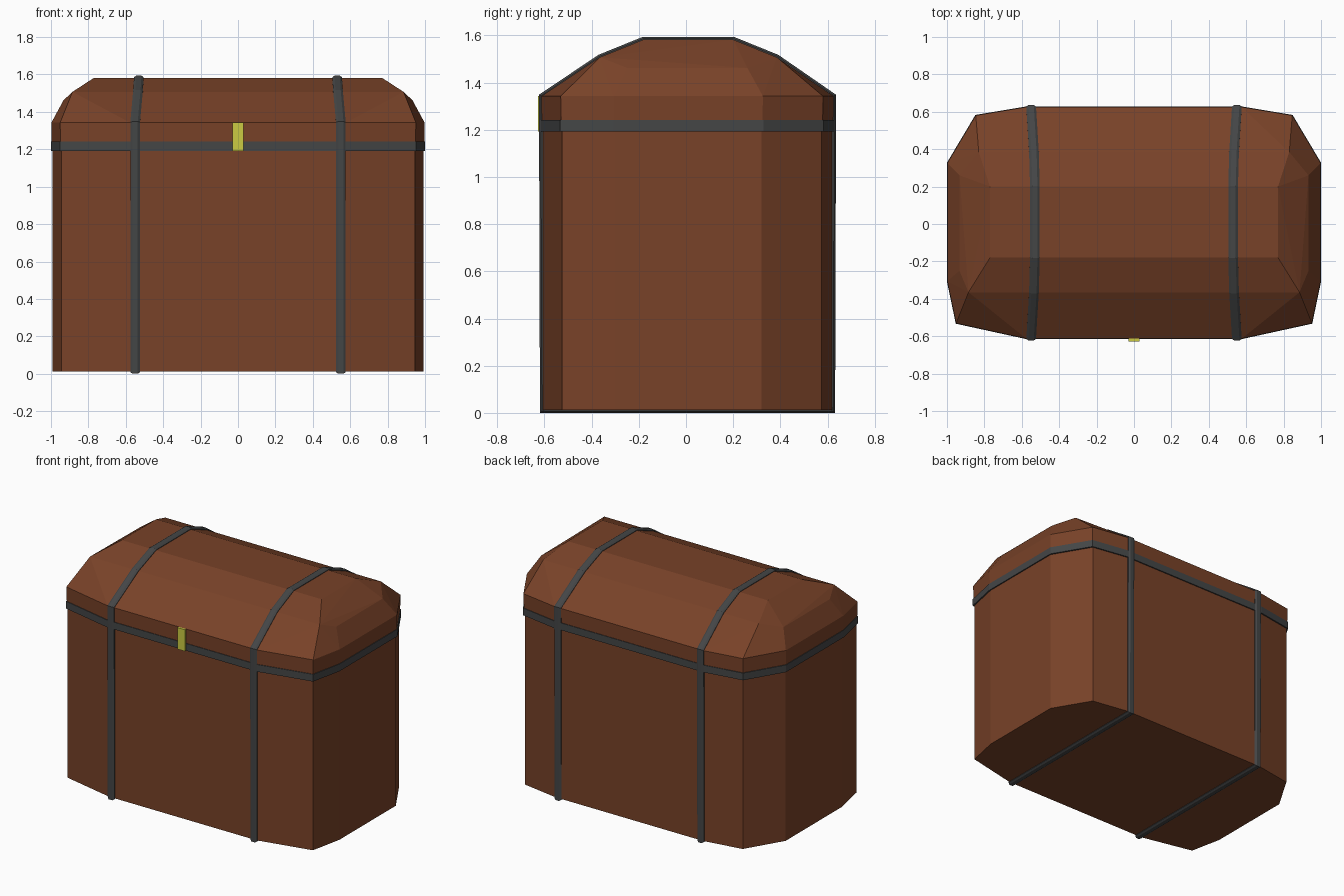
import bpy, bmesh
from mathutils import Vector

if "Cube" in bpy.data.objects:
    bpy.data.objects.remove(bpy.data.objects["Cube"])


def material(name, rgb):
    m = bpy.data.materials.new(name)
    m.diffuse_color = (*rgb, 1)
    m.use_nodes = True
    m.node_tree.nodes["Principled BSDF"].inputs["Base Color"].default_value = m.diffuse_color
    return m


WOOD = material("brown wood", (0.188, 0.054, 0.021))
IRON = material("dark iron", (0.058, 0.061, 0.062))
BRASS = material("yellow brass", (0.60, 0.60, 0.055))

# Half outline of the chest seen from above, front to back
HALF = [(0.57, -0.607), (0.945, -0.525), (0.992, -0.30),
        (0.992, 0.32), (0.84, 0.575), (0.57, 0.62)]
OUTLINE = HALF + [(-x, y) for x, y in reversed(HALF)]


def finish(name, bm, mat):
    bmesh.ops.recalc_face_normals(bm, faces=bm.faces[:])
    me = bpy.data.meshes.new(name)
    bm.to_mesh(me)
    bm.free()
    me.materials.append(mat)
    ob = bpy.data.objects.new(name, me)
    bpy.context.collection.objects.link(ob)
    return ob


def ring(bm, z, grow=0.0):
    return [bm.verts.new((x + (grow if x > 0 else -grow),
                          y + (grow if y > 0 else -grow), z)) for x, y in OUTLINE]


def bridge(bm, a, b):
    n = len(a)
    for i in range(n):
        j = (i + 1) % n
        bm.faces.new((a[i], a[j], b[j], b[i]))


# Chest body: straight-sided prism
bm = bmesh.new()
low, high = ring(bm, 0.02), ring(bm, 1.25)
bridge(bm, low, high)
bm.faces.new(low)
bm.faces.new(high)
finish("chest_body", bm, WOOD)

# Lid: convex faceted dome with a slight overhang
bm = bmesh.new()
ring(bm, 1.245, 0.004)
ring(bm, 1.35, 0.006)
for s in (-1, 1):
    for x, y, z in [(0.885, -0.365, 1.515), (0.933, -0.25, 1.47), (0.933, 0.26, 1.47),
                    (0.83, 0.385, 1.515), (0.77, -0.18, 1.59), (0.77, 0.20, 1.59)]:
        bm.verts.new((s * x, y, z))
hull = bmesh.ops.convex_hull(bm, input=bm.verts[:])
bmesh.ops.dissolve_limit(bm, angle_limit=0.02, verts=bm.verts[:], edges=bm.edges[:])
finish("chest_lid", bm, WOOD)

# Iron band under the lid
bm = bmesh.new()
loops = [ring(bm, z, g) for z, g in
         ((1.20, -0.01), (1.20, 0.008), (1.25, 0.008), (1.25, -0.01))]
for i in range(4):
    bridge(bm, loops[i], loops[(i + 1) % 4])
finish("rim_band", bm, IRON)

# Two raised straps wrapped around the chest, leaning inward over the lid
PATH = [(-0.607, 0.02, 0.55), (-0.611, 1.35, 0.55), (-0.365, 1.515, 0.535),
        (-0.18, 1.59, 0.53), (0.20, 1.59, 0.53), (0.385, 1.515, 0.535),
        (0.624, 1.35, 0.55), (0.62, 0.02, 0.55)]
SECTION = [(-0.026, -0.015), (-0.026, 0.004), (-0.014, 0.012),
           (0.014, 0.012), (0.026, 0.004), (0.026, -0.015)]
for side, label in ((-1, "left"), (1, "right")):
    bm = bmesh.new()
    pts = [Vector((p[0], p[1])) for p in PATH]
    n = len(pts)
    rows = []
    for i, p in enumerate(pts):
        a = (p - pts[i - 1]).normalized()
        b = (pts[(i + 1) % n] - p).normalized()
        na, nb = Vector((-a.y, a.x)), Vector((-b.y, b.x))
        out = (na + nb) / (1 + na.dot(nb))
        rows.append([bm.verts.new((side * (PATH[i][2] + u), p.x + out.x * h,
                                   p.y + out.y * h)) for u, h in SECTION])
    for i in range(n):
        bridge(bm, rows[i], rows[(i + 1) % n])
    finish(label + "_strap", bm, IRON)

# Brass lock plate on the front
bm = bmesh.new()
bmesh.ops.create_cube(bm, size=1)
for v in bm.verts:
    v.co = (v.co.x * 0.058, -0.6125 + v.co.y * 0.029, 1.275 + v.co.z * 0.15)
finish("lock_plate", bm, BRASS)

# Rest the straps exactly on the ground
for ob in bpy.data.objects:
    ob.location.z = -0.008
